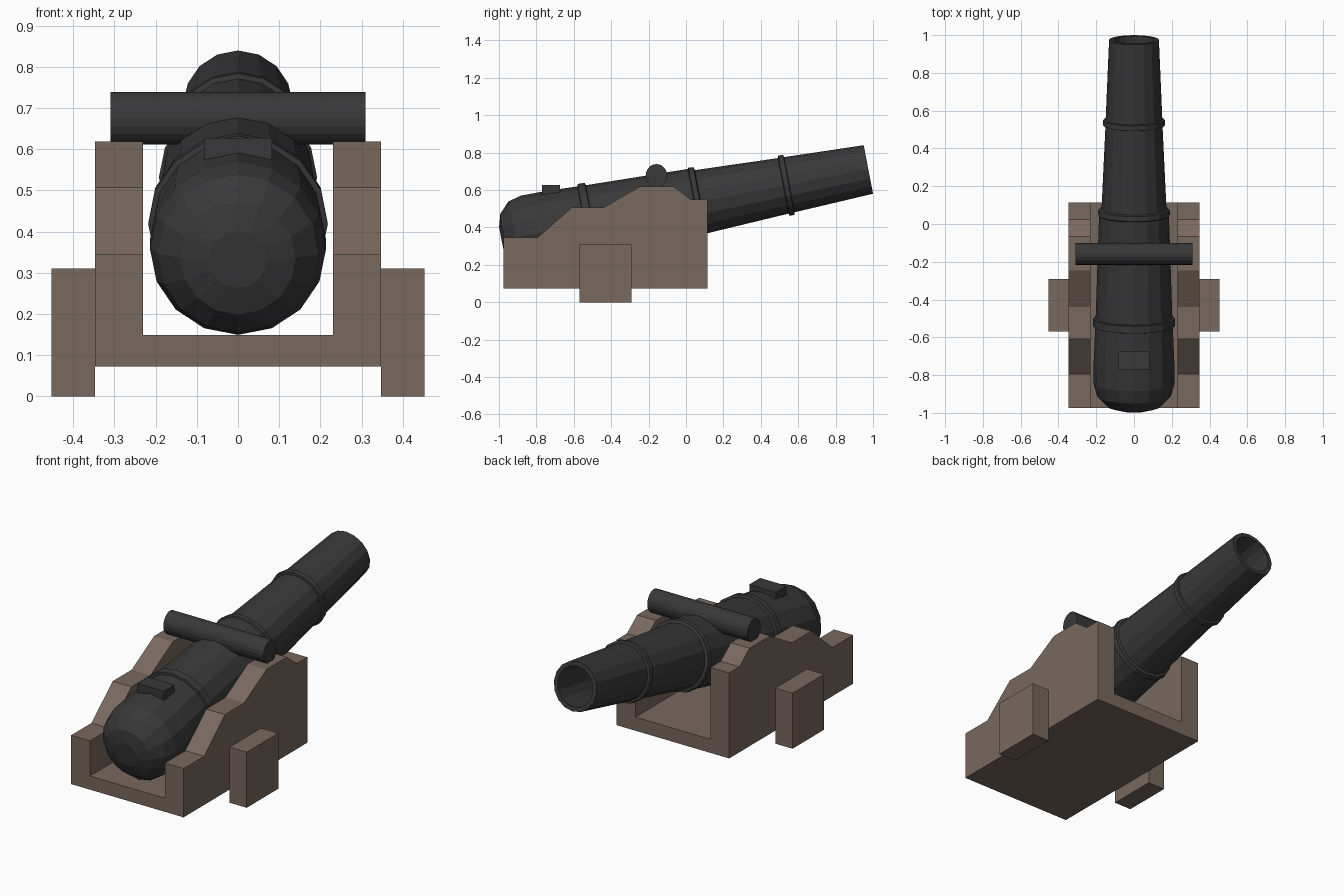
import bpy, bmesh, math
from mathutils import Matrix, Vector

if "Cube" in bpy.data.objects:
    bpy.data.objects.remove(bpy.data.objects["Cube"])


def material(name, rgb):
    m = bpy.data.materials.new(name)
    m.diffuse_color = (*rgb, 1)
    m.use_nodes = True
    m.node_tree.nodes["Principled BSDF"].inputs["Base Color"].default_value = m.diffuse_color
    return m


WOOD = material("wood", (0.19, 0.14, 0.11))
IRON = material("iron", (0.04, 0.04, 0.04))


def finish(name, bm, mat):
    bmesh.ops.recalc_face_normals(bm, faces=bm.faces)
    me = bpy.data.meshes.new(name)
    bm.to_mesh(me)
    bm.free()
    me.materials.append(mat)
    ob = bpy.data.objects.new(name, me)
    bpy.context.collection.objects.link(ob)
    return ob


def box(name, lo, hi, mat):
    lo, hi = Vector(lo), Vector(hi)
    bm = bmesh.new()
    bmesh.ops.create_cube(bm, size=1, matrix=Matrix.Translation((lo + hi) / 2)
                          @ Matrix.Diagonal((*(hi - lo), 1)))
    return finish(name, bm, mat)


def lathe(name, profile, sides, matrix, mat):
    # profile of (distance along local -y, radius), closed at both ends
    bm = bmesh.new()
    rings = []
    for s, r in profile:
        rings.append([bm.verts.new((r * math.sin(a), -s, r * math.cos(a)))
                      for a in (2 * math.pi * k / sides for k in range(sides))])
    for a, b in zip(rings, rings[1:]):
        for k in range(sides):
            j = (k + 1) % sides
            bm.faces.new((a[k], a[j], b[j], b[k]))
    bm.faces.new(rings[0])
    bm.faces.new(rings[-1])
    bm.transform(matrix)
    return finish(name, bm, mat)


# Barrel: bore, muzzle, reinforcing rings and rounded breech
profile = [(0.55, 0.108), (0, 0.108), (0, 0.132),
           (0.43, 0.150), (0.433, 0.163), (0.46, 0.164), (0.463, 0.151),
           (0.912, 0.172), (0.917, 0.189), (0.943, 0.192), (0.948, 0.185),
           (1.50, 0.203), (1.503, 0.217), (1.542, 0.218), (1.545, 0.205),
           (1.72, 0.213), (1.853, 0.214), (1.923, 0.195), (1.977, 0.14), (1.997, 0.07)]
tilt = Matrix.Translation((0, 0.975, 0.71)) @ Matrix.Rotation(math.radians(10.9), 4, 'X')
lathe("barrel", profile, 16, tilt, IRON)

# Trunnion bar across the barrel
bar = (Matrix.Translation((0, -0.158, 0.675)) @ Matrix.Diagonal((1, 0.058, 0.064, 1))
       @ Matrix.Rotation(math.pi / 2, 4, 'Z'))
lathe("trunnion", [(-0.309, 1), (0.309, 1)], 20, bar, IRON)

# Vent block on the breech
box("vent_block", (-0.082, -0.77, 0.53), (0.082, -0.675, 0.627), IRON)

# Carriage: stepped cheek profile extruded across, with the channel cut out
side = [(-0.975, 0.073), (-0.975, 0.345), (-0.795, 0.345), (-0.61, 0.507),
        (-0.44, 0.507), (-0.245, 0.619), (-0.065, 0.619), (0.025, 0.55),
        (0.115, 0.55), (0.115, 0.073)]
bm = bmesh.new()
face = bm.faces.new([bm.verts.new((-0.347, y, z)) for y, z in side])
ext = bmesh.ops.extrude_face_region(bm, geom=[face], use_keep_orig=True)
bmesh.ops.translate(bm, vec=(0.694, 0, 0),
                    verts=[v for v in ext["geom"] if isinstance(v, bmesh.types.BMVert)])
carriage = finish("carriage", bm, WOOD)
cutter = box("channel_cutter", (-0.231, -1.2, 0.149), (0.231, 0.4, 1), WOOD)
mod = carriage.modifiers.new("channel", 'BOOLEAN')
mod.operation = 'DIFFERENCE'
mod.solver = 'EXACT'
mod.object = cutter
cutter.hide_render = True
cutter.display_type = 'WIRE'

# Foot blocks on both sides
for label, x0, x1 in (("left", -0.453, -0.347), ("right", 0.347, 0.453)):
    box(f"foot_block_{label}", (x0, -0.57, 0), (x1, -0.292, 0.31), WOOD)
